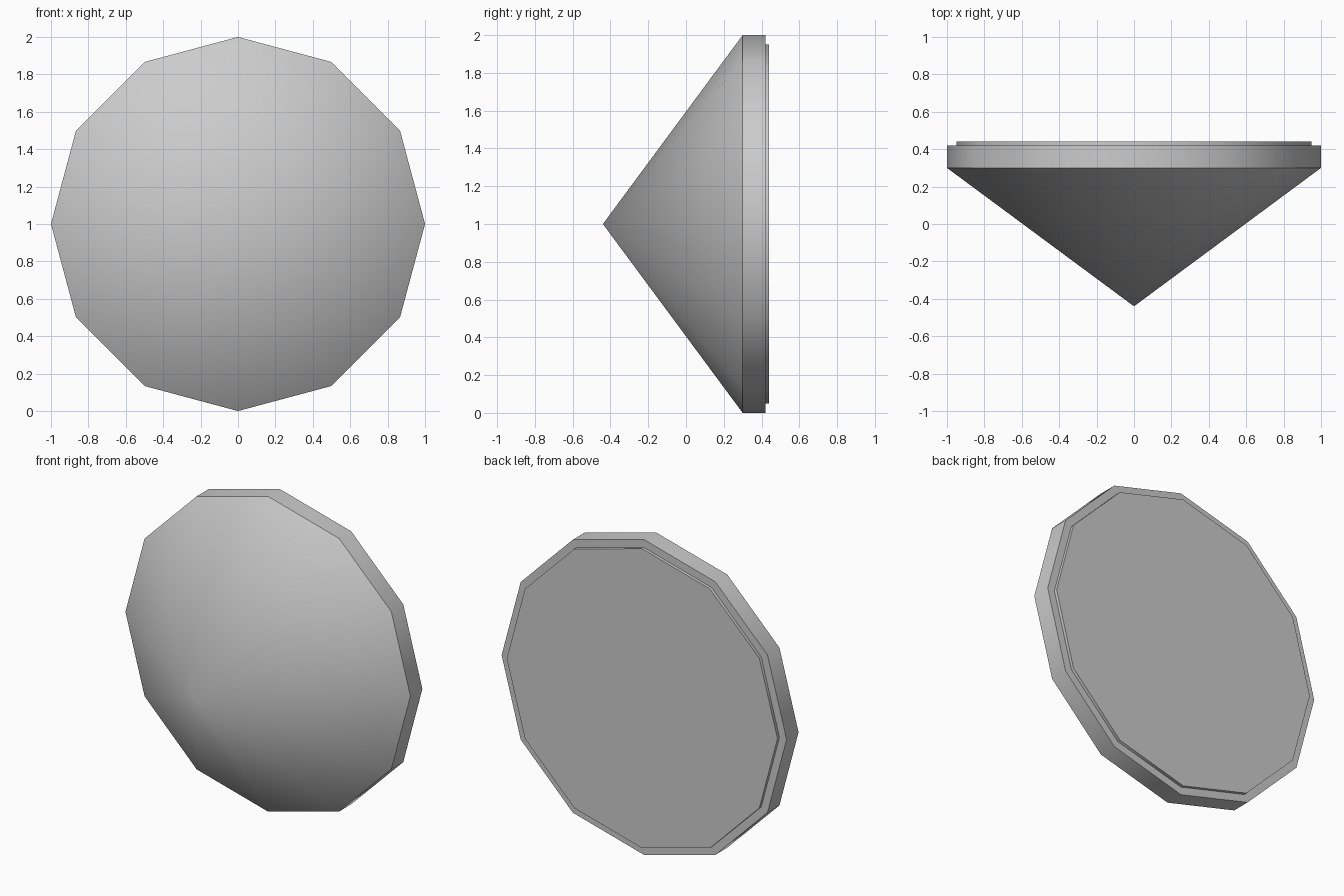
import bpy, bmesh, math

if "Cube" in bpy.data.objects:
    bpy.data.objects.remove(bpy.data.objects["Cube"])

SIDES = 12

grey = bpy.data.materials.new("plain_grey")
grey.diffuse_color = (0.6, 0.6, 0.6, 1)
grey.use_nodes = True
grey.node_tree.nodes["Principled BSDF"].inputs["Base Color"].default_value = grey.diffuse_color


def lathe(name, profile):
    """Sweep (radius, y) points around the y axis at z = 1, closing both ends."""
    bm = bmesh.new()
    rings = []
    for r, y in profile:
        if r == 0:
            rings.append([bm.verts.new((0, y, 1))] * SIDES)
        else:
            rings.append([bm.verts.new((r * math.cos(math.tau * i / SIDES), y,
                                        1 + r * math.sin(math.tau * i / SIDES)))
                          for i in range(SIDES)])
    for a, b in zip(rings, rings[1:]):
        for i in range(SIDES):
            j = (i + 1) % SIDES
            bm.faces.new(list(dict.fromkeys((a[i], a[j], b[j], b[i]))))
    for (r, _), ring in ((profile[0], rings[0]), (profile[-1], rings[-1])):
        if r > 0:
            bm.faces.new(ring)
    bmesh.ops.recalc_face_normals(bm, faces=bm.faces)
    mesh = bpy.data.meshes.new(name)
    bm.to_mesh(mesh)
    bm.free()
    mesh.materials.append(grey)
    ob = bpy.data.objects.new(name, mesh)
    bpy.context.collection.objects.link(ob)
    # smooth around the sides, sharp at the rim
    bpy.ops.object.select_all(action='DESELECT')
    ob.select_set(True)
    bpy.context.view_layer.objects.active = ob
    bpy.ops.object.shade_smooth_by_angle(angle=math.radians(40))
    return ob


# Pointed front with its straight rim
lathe("cone_body", [(0, -0.44), (1, 0.30), (1, 0.42)])
# Thin raised plate on the back
lathe("back_plate", [(0.95, 0.42), (0.95, 0.44)])
